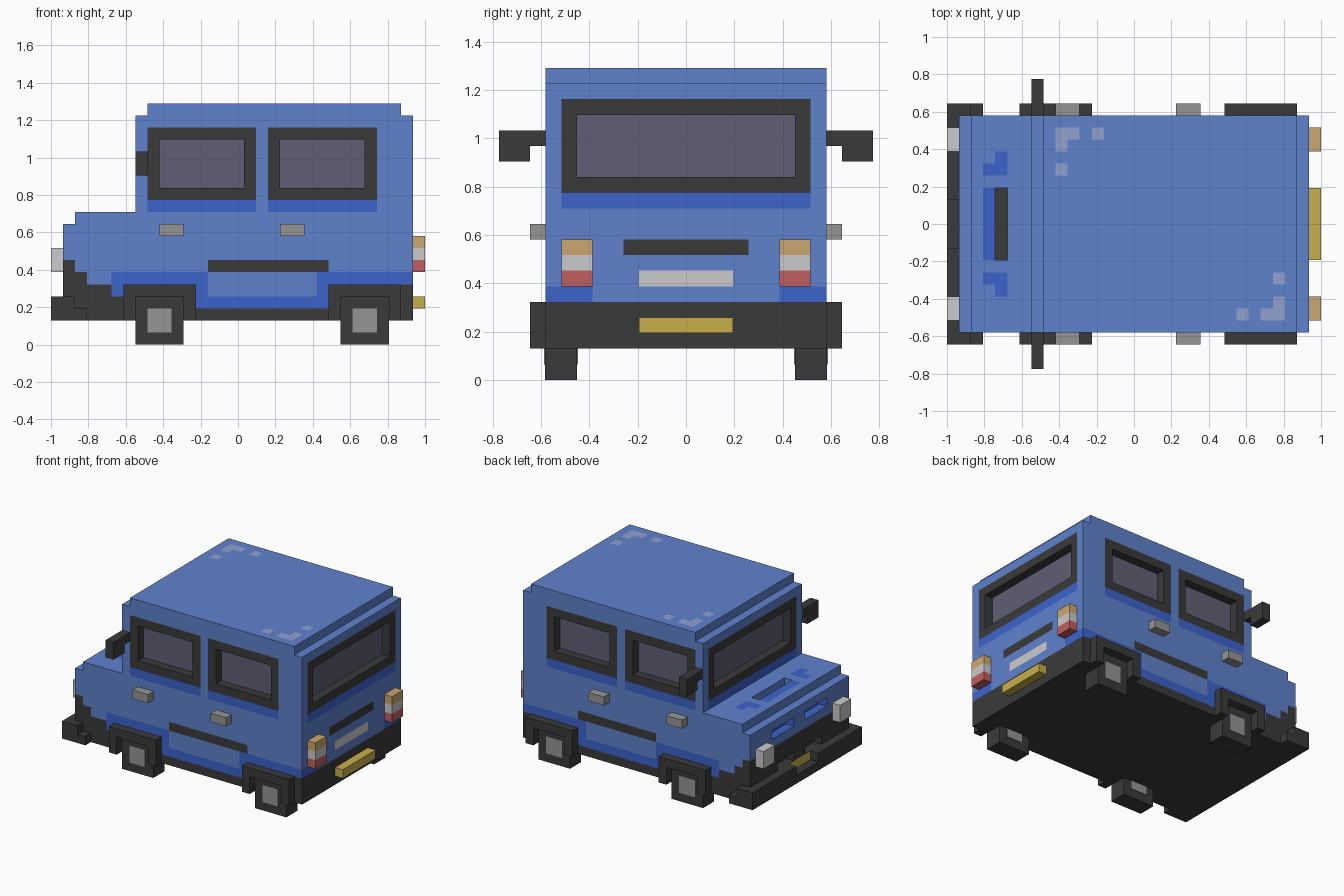
import bpy, bmesh
from mathutils import Vector

if "Cube" in bpy.data.objects:
    bpy.data.objects.remove(bpy.data.objects["Cube"])

V = 2 / 31            # one block; x is counted from the nose, y from the centre line, z from the ground


def material(name, *rgb):
    m = bpy.data.materials.new(name)
    m.diffuse_color = (*rgb, 1)
    m.use_nodes = True
    m.node_tree.nodes["Principled BSDF"].inputs["Base Color"].default_value = m.diffuse_color
    return m


MATS = {n: material(n, *c) for n, c in {
    "blue": (0.114, 0.223, 0.610), "deep_blue": (0.045, 0.127, 0.600),
    "black": (0.042, 0.042, 0.042), "glass": (0.114, 0.114, 0.178),
    "grey": (0.30, 0.30, 0.30), "white": (0.60, 0.60, 0.60),
    "red": (0.53, 0.117, 0.117), "orange": (0.60, 0.39, 0.162),
    "yellow": (0.578, 0.429, 0.07), "highlight": (0.287, 0.352, 0.63)}.items()}


def to_world(x, y, z):
    return Vector((x * V - 1, y * V, z * V))


def finish(name, bm, mats):
    mesh = bpy.data.meshes.new(name)
    bmesh.ops.recalc_face_normals(bm, faces=bm.faces)
    bm.to_mesh(mesh)
    bm.free()
    for m in mats:
        mesh.materials.append(MATS[m])
    ob = bpy.data.objects.new(name, mesh)
    bpy.context.collection.objects.link(ob)
    return ob


def part(name, mat, *boxes, mirror=True):
    """One object made of boxes (x0, x1, y0, y1, z0, z1); mirrored copy across y."""
    for side, s in (("left", 1), ("right", -1)) if mirror else (("", 1),):
        bm = bmesh.new()
        for x0, x1, y0, y1, z0, z1 in boxes:
            lo, hi = to_world(x0, y0, z0), to_world(x1, y1, z1)
            for v in bmesh.ops.create_cube(bm, size=1)["verts"]:
                v.co = (lo + hi) / 2 + v.co * (hi - lo)
                v.co.y *= s
        finish(f"{name}_{side}" if side else name, bm, [mat])


def inside(p, b):
    return all(b[2 * a] - 1e-4 <= p[a] <= b[2 * a + 1] + 1e-4 for a in range(3))


# Body: stepped side outline, with recessed windows, grille slots and hood intake
OUTLINE = [(1, 30, 2, 10), (2, 30, 10, 11), (7, 30, 11, 19), (8, 29, 19, 20)]
RECESS = [(9, 16, 8, 9, 13, 17), (19, 26, 8, 9, 13, 17),
          (7, 8, 0, 7, 13, 17), (29, 30, 0, 7, 13, 17),
          (1, 2, 1, 5, 8, 9), (1, 2, 1, 4, 4, 5), (4, 5, 0, 3, 10, 11)]

# Paint regions, tested on face centres with |y|; later ones win
LOWER = [("deep_blue", (5, 30, 6, 9, 0, 6)),
         ("black", (1, 2, 0, 9, 0, 7)), ("black", (2, 3, 0, 9, 0, 6)),
         ("black", (3, 5, 0, 9, 0, 5)), ("black", (5, 6, 0, 9, 0, 4)),
         ("black", (6, 12, 0, 9, 0, 5)), ("black", (12, 23, 0, 9, 0, 3)),
         ("black", (23, 30, 0, 9, 0, 5)),
         ("blue", (13, 22, 9, 9, 4, 6)), ("black", (13, 23, 9, 9, 6, 7))]
WINDOWS = []
for x0, x1 in ((8, 17), (18, 27)):
    WINDOWS += [("deep_blue", (x0, x1, 9, 9, 11, 12)), ("black", (x0, x1, 8, 9, 12, 18)),
                ("glass", (x0 + 1, x1 - 1, 8, 8, 13, 17))]
for face, pane in ((7, 8), (30, 29)):
    a, b = min(face, pane), max(face, pane)
    WINDOWS += [("deep_blue", (face, face, 0, 8, 11, 12)), ("black", (a, b, 0, 8, 12, 18)),
                ("glass", (pane, pane, 0, 7, 13, 17))]
DETAILS = [("black", (30, 30, 0, 4, 8, 9)), ("white", (30, 30, 0, 3, 6, 7)),
           ("deep_blue", (1, 2, 1, 5, 8, 9)), ("yellow", (1, 1, 0, 2, 3, 4)),
           ("deep_blue", (3, 4, 0, 3, 11, 11)), ("black", (4, 5, 0, 3, 10, 10)),
           ("deep_blue", (4, 5, 4, 6, 11, 11)), ("deep_blue", (3, 4, 4, 5, 11, 11))]
ROOF_MARKS = [(9, 10, 6, 8, 20, 20), (10, 11, 7, 8, 20, 20),
              (12, 13, 7, 8, 20, 20), (9, 10, 4, 5, 20, 20)]


def solid(c):
    p = (c[0], abs(c[1]), c[2])
    return (p[1] < 9 and any(a < p[0] < b and d < p[2] < e for a, b, d, e in OUTLINE)
            and not any(inside(p, r) for r in RECESS))


def paint(c):
    p = (c[0], abs(c[1]), c[2])
    colour = "blue"
    for name, box in LOWER + WINDOWS + DETAILS:
        if inside(p, box):
            colour = name
    # highlights sit on two opposite roof corners
    q = c if c[0] < 18.5 else (37 - c[0], -c[1], c[2])
    return "highlight" if any(inside(q, m) for m in ROOF_MARKS) else colour


BODY_MATS = ["blue", "deep_blue", "black", "glass", "white", "yellow", "highlight"]
bm = bmesh.new()
for i in range(1, 30):
    for j in range(-9, 9):
        for k in range(2, 20):
            c = Vector((i + 0.5, j + 0.5, k + 0.5))
            if not solid(c):
                continue
            for axis in range(3):
                for s in (-1, 1):
                    n, u, w = Vector(), Vector(), Vector()
                    n[axis], u[(axis + 1) % 3], w[(axis + 2) % 3] = s, 0.5, 0.5 * s
                    if solid(c + n):
                        continue
                    m = c + n / 2
                    f = bm.faces.new([bm.verts.new(to_world(*(m + d)))
                                      for d in (-u - w, u - w, u + w, w - u)])
                    f.material_index = BODY_MATS.index(paint(m))
bmesh.ops.remove_doubles(bm, verts=bm.verts, dist=1e-4)
bmesh.ops.dissolve_limit(bm, angle_limit=0.01, verts=bm.verts, edges=bm.edges, delimit={"MATERIAL"})
finish("body", bm, BODY_MATS)

# Wheels, hub plates on both faces, and wheel arches
for end, x in (("front", 6), ("rear", 23)):
    part(f"{end}_wheel", "black", (x + 1, x + 5, 7, 9.03, 0, 4))
    part(f"{end}_hub", "grey", (x + 2, x + 4, 9.03, 9.1, 1, 3), (x + 2, x + 4, 6.93, 7, 1, 3))
    part(f"{end}_wheel_arch", "black", (x, x + 6, 9, 10, 4, 5),
         (x, x + 1, 9, 10, 2, 4), (x + 5, x + 6, 9, 10, 2, 4))

# Front bumper: lower in the middle, wrapping round the corners
part("front_bumper", "black", (0, 1, 0, 2, 2, 3), (0, 1, 2, 10, 2, 4),
     (1, 2, 9, 10, 2, 4), (2, 3, 9, 10, 2, 3))

# Lights and rear plate
part("headlight", "white", (0, 1, 6, 8, 6, 8))
for name, mat, z in (("tail_lamp", "red", 6), ("reverse_lamp", "white", 7), ("turn_lamp", "orange", 8)):
    part(name, mat, (30, 31, 6, 8, z, z + 1))
part("rear_plate", "yellow", (30, 31, -3, 3, 3, 4), mirror=False)

# Door handles and mirrors
for name, x in (("front_handle", 9), ("rear_handle", 19)):
    part(name, "grey", (x, x + 2, 9, 10, 9, 10))
part("side_mirror", "black", (7, 8, 9, 10, 15, 16), (7, 8, 10, 12, 14, 16))
